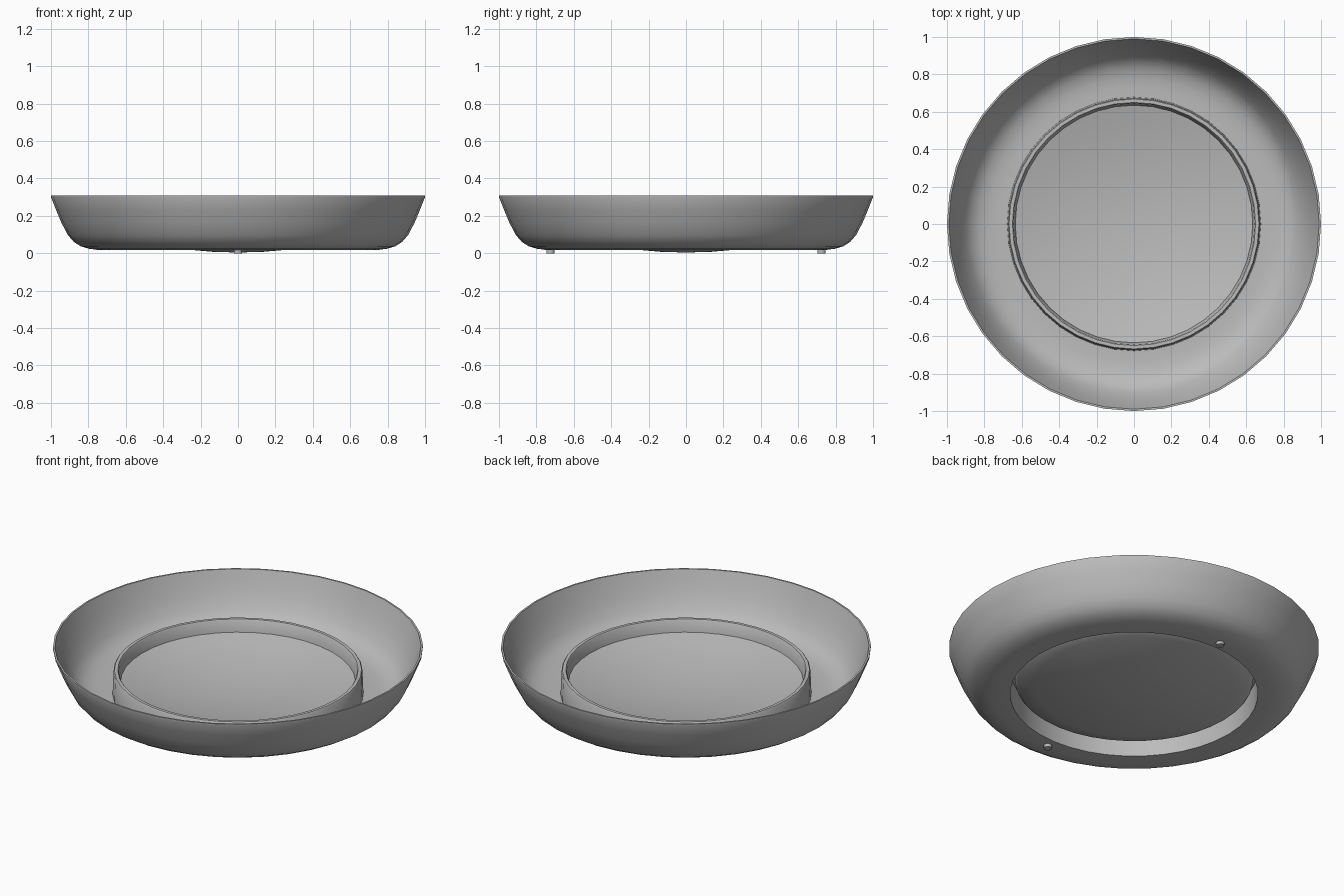
import bpy, bmesh, math

if "Cube" in bpy.data.objects:
    bpy.data.objects.remove(bpy.data.objects["Cube"])

grey = bpy.data.materials.new("plain grey")
grey.diffuse_color = (0.5, 0.5, 0.5, 1)
grey.use_nodes = True
grey.node_tree.nodes["Principled BSDF"].inputs["Base Color"].default_value = grey.diffuse_color


def finish(obj):
    obj.data.materials.append(grey)
    bpy.ops.object.select_all(action='DESELECT')
    obj.select_set(True)
    bpy.context.view_layer.objects.active = obj
    bpy.ops.object.shade_smooth_by_angle(angle=math.radians(35))


def lathe(name, profile, sides=40):
    """Spin a closed (radius, z) profile; radius 0 points become poles."""
    bm = bmesh.new()
    rings = []
    for r, z in profile:
        if r == 0:
            rings.append([bm.verts.new((0, 0, z))] * sides)
        else:
            rings.append([bm.verts.new((r * math.cos(2 * math.pi * i / sides),
                                        r * math.sin(2 * math.pi * i / sides), z))
                          for i in range(sides)])
    for k in range(len(rings)):
        a, b = rings[k], rings[(k + 1) % len(rings)]
        if profile[k][0] == 0 and profile[(k + 1) % len(rings)][0] == 0:
            continue
        for i in range(sides):
            j = (i + 1) % sides
            corners = list(dict.fromkeys([a[i], a[j], b[j], b[i]]))
            bm.faces.new(corners)
    bmesh.ops.recalc_face_normals(bm, faces=bm.faces)
    mesh = bpy.data.meshes.new(name)
    bm.to_mesh(mesh)
    bm.free()
    obj = bpy.data.objects.new(name, mesh)
    bpy.context.collection.objects.link(obj)
    finish(obj)
    return obj


# shallow dished centre plate: sag of the curve at radius r
def dish(r, base):
    return base + 0.086 * (r / 0.635) ** 2


radii = [0.54, 0.42, 0.28, 0.14, 0]

# upper skin: rim, inside of the bowl, raised ring, dished centre
upper = [(1.0, 0.30), (1.0, 0.31), (0.99, 0.31), (0.962, 0.23), (0.935, 0.17),
         (0.90, 0.105), (0.868, 0.07), (0.83, 0.047), (0.78, 0.034), (0.73, 0.03),
         (0.678, 0.03), (0.673, 0.163), (0.668, 0.17), (0.650, 0.17),
         (0.645, 0.163), (0.635, 0.098)]
upper += [(r, dish(r, 0.012)) for r in radii]

# lower skin: dished centre, hollow of the ring, outside of the bowl
lower = [(r, dish(r, 0.004)) for r in reversed(radii)]
lower += [(0.632, 0.09), (0.641, 0.10), (0.650, 0.162), (0.666, 0.162),
          (0.670, 0.018), (0.75, 0.018), (0.795, 0.024), (0.84, 0.037),
          (0.877, 0.06), (0.91, 0.098), (0.945, 0.165), (0.972, 0.23)]
lathe("pan_body", upper + lower)

# two small feet under the floor
for side, label in ((-1, "front"), (1, "back")):
    bpy.ops.mesh.primitive_cylinder_add(vertices=16, radius=0.022, depth=0.024,
                                        location=(0, side * 0.725, 0.012))
    foot = bpy.context.object
    foot.name = label + "_foot"
    finish(foot)
